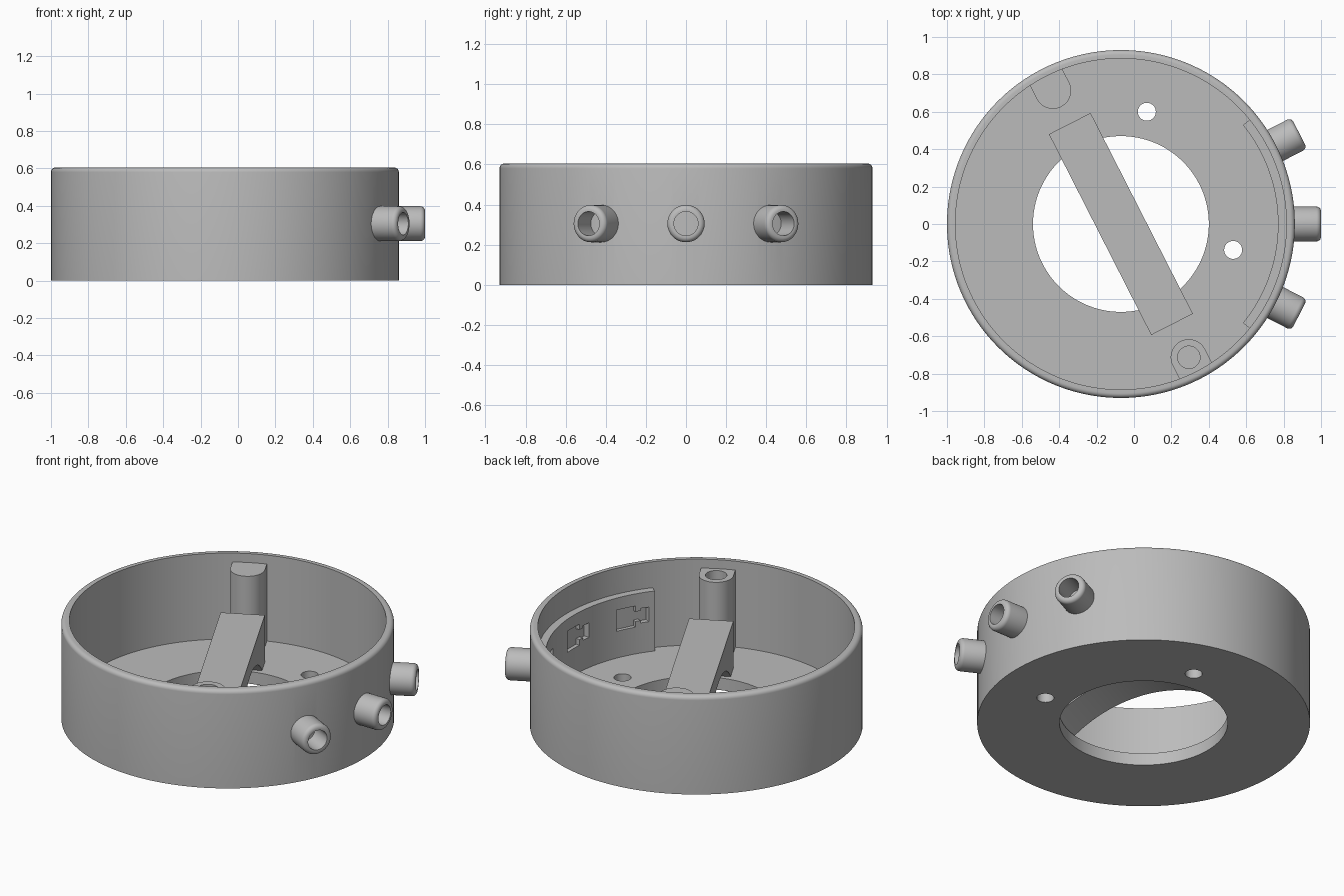
import bpy, bmesh, math
from mathutils import Matrix, Vector

if "Cube" in bpy.data.objects:
    bpy.data.objects.remove(bpy.data.objects["Cube"])

grey = bpy.data.materials.new("plain_grey")
grey.use_nodes = True
colour = (0.5, 0.5, 0.5, 1)
grey.diffuse_color = colour
grey.node_tree.nodes["Principled BSDF"].inputs["Base Color"].default_value = colour

CENTRE = Matrix.Translation((-0.07, 0, 0))
FLOOR, TOP, RADIUS, INNER = 0.075, 0.605, 0.93, 0.885
BORE, BORE_Z = 0.06, 0.305
NOZZLE_ANGLES = {"left_nozzle": 27, "middle_nozzle": 0, "right_nozzle": -27}


def turned(degrees):
    """Frame whose x axis points outward from the housing centre."""
    return CENTRE @ Matrix.Rotation(math.radians(degrees), 4, "Z")


def finish(name, bm, matrix):
    bm.transform(matrix)
    bmesh.ops.recalc_face_normals(bm, faces=bm.faces)
    mesh = bpy.data.meshes.new(name)
    bm.to_mesh(mesh)
    bm.free()
    mesh.materials.append(grey)
    obj = bpy.data.objects.new(name, mesh)
    bpy.context.collection.objects.link(obj)
    return obj


def lathe(name, profile, matrix, steps=128, start=0, end=360):
    """Turn a closed (radius, height) profile, capping partial turns."""
    bm = bmesh.new()
    full = end - start == 360
    rings = []
    for i in range(steps if full else steps + 1):
        a = math.radians(start + (end - start) * i / steps)
        rings.append([bm.verts.new((r * math.cos(a), r * math.sin(a), z)) for r, z in profile])
    n = len(profile)
    for i in range(steps):
        a, b = rings[i], rings[(i + 1) % len(rings)]
        for j in range(n):
            k = (j + 1) % n
            bm.faces.new((a[j], b[j], b[k], a[k]))
    if not full:
        bm.faces.new(rings[0])
        bm.faces.new(rings[-1])
    return finish(name, bm, matrix)


def prism(name, outline, low, high, matrix):
    """Extrude a flat outline from low to high along local z."""
    bm = bmesh.new()
    face = bm.faces.new([bm.verts.new((x, y, low)) for x, y in outline])
    moved = bmesh.ops.extrude_face_region(bm, geom=[face])["geom"]
    verts = [v for v in moved if isinstance(v, bmesh.types.BMVert)]
    bmesh.ops.translate(bm, verts=verts, vec=(0, 0, high - low))
    return finish(name, bm, matrix)


def arc(cx, cy, r, start, end, steps):
    angles = [math.radians(start + (end - start) * i / steps) for i in range(steps + 1)]
    return [(cx + r * math.cos(a), cy + r * math.sin(a)) for a in angles]


def rod(radius, low, high, matrix):
    return prism("cutter", arc(0, 0, radius, 0, 352.5, 47), low, high, matrix)


def box(x, y, z, matrix):
    outline = [(x[0], y[0]), (x[1], y[0]), (x[1], y[1]), (x[0], y[1])]
    return prism("cutter", outline, z[0], z[1], matrix)


def cut(obj, cutters):
    for cutter in cutters:
        mod = obj.modifiers.new("cut", "BOOLEAN")
        mod.operation, mod.solver, mod.object = "DIFFERENCE", "EXACT", cutter
        bpy.context.view_layer.objects.active = obj
        bpy.ops.object.modifier_apply(modifier=mod.name)
        bpy.data.objects.remove(cutter)


def radial(degrees):
    """Frame at nozzle height whose z axis points outward."""
    return turned(degrees) @ Matrix.Translation((0, 0, BORE_Z)) @ Matrix.Rotation(math.pi / 2, 4, "Y")


# Round housing with a rounded rim and a large floor opening
rim = arc(RADIUS - 0.025, TOP - 0.025, 0.025, 0, 90, 6)
housing = lathe("housing", [(0.47, 0), (RADIUS, 0)] + rim
                + [(INNER, TOP), (INNER, FLOOR), (0.47, FLOOR)], CENTRE, 160)
screw_holes = [rod(0.048, -0.1, 0.2, turned(77 + 90 * i) @ Matrix.Translation((0.616, 0, 0)))
               for i in range(4)]
bores = [rod(BORE, 0.7, 1.2, radial(a)) for a in NOZZLE_ANGLES.values()]
cut(housing, screw_holes + bores)

# Curved inner panel with stepped pockets behind the nozzles
panel = lathe("inner_panel", [(0.84, FLOOR - 0.01), (0.89, FLOOR - 0.01), (0.89, 0.445), (0.84, 0.445)],
              CENTRE, 40, -39, 39)
for a in NOZZLE_ANGLES.values():
    frame = turned(a) @ Matrix.Translation((0, 0, BORE_Z))
    cut(panel, [box((0.75, 0.862), (-0.06, 0.06), (-0.065, 0.065), frame),
                box((0.75, 0.861), (-0.11, 0), (-0.03, 0.03), frame),
                box((0.75, 0.863), (-0.14, -0.09), (-0.045, 0.045), frame),
                rod(BORE, 0.7, 1.2, radial(a))])

# Three hollow nozzles with rounded tips
tip = arc(0.068, 1.045, 0.025, 0, 90, 6)
nozzles = [lathe(name, [(BORE, 0.92), (0.093, 0.91)] + tip + [(BORE, 1.07)], radial(a), 48)
           for name, a in NOZZLE_ANGLES.items()]

# Two bored posts that merge into the wall
posts = []
for name, a in (("back_post", 117), ("front_post", 297)):
    frame = turned(a)
    outline = arc(0.8, 0, 0.097, 90, 270, 24) + [(0.895, -0.097), (0.895, 0.097)]
    post = prism(name, outline, FLOOR - 0.01, 0.55, frame)
    cut(post, [rod(0.06, 0.2, 0.7, frame @ Matrix.Translation((0.8, 0, 0)))])
    posts.append(post)

# Arched bridge across the opening
half, spring, rise = 0.49, 0.6025, 0.185
radius = (half ** 2 + rise ** 2) / (2 * rise)
sweep = math.degrees(math.asin(half / radius))
arch = arc(0, FLOOR + rise - radius, radius, 90 + sweep, 90 - sweep, 40)
outline = [(-spring, FLOOR)] + arch + [(spring, FLOOR), (spring, 0.365), (-spring, 0.365)]
bridge = prism("bridge", outline, -0.125, 0.125, turned(117) @ Matrix.Rotation(math.pi / 2, 4, "X"))

# Smooth the round surfaces and keep the edges sharp
bpy.ops.object.select_all(action="DESELECT")
for obj in [housing, panel, bridge] + nozzles + posts:
    obj.select_set(True)
bpy.context.view_layer.objects.active = housing
bpy.ops.object.shade_smooth_by_angle(angle=math.radians(30))
